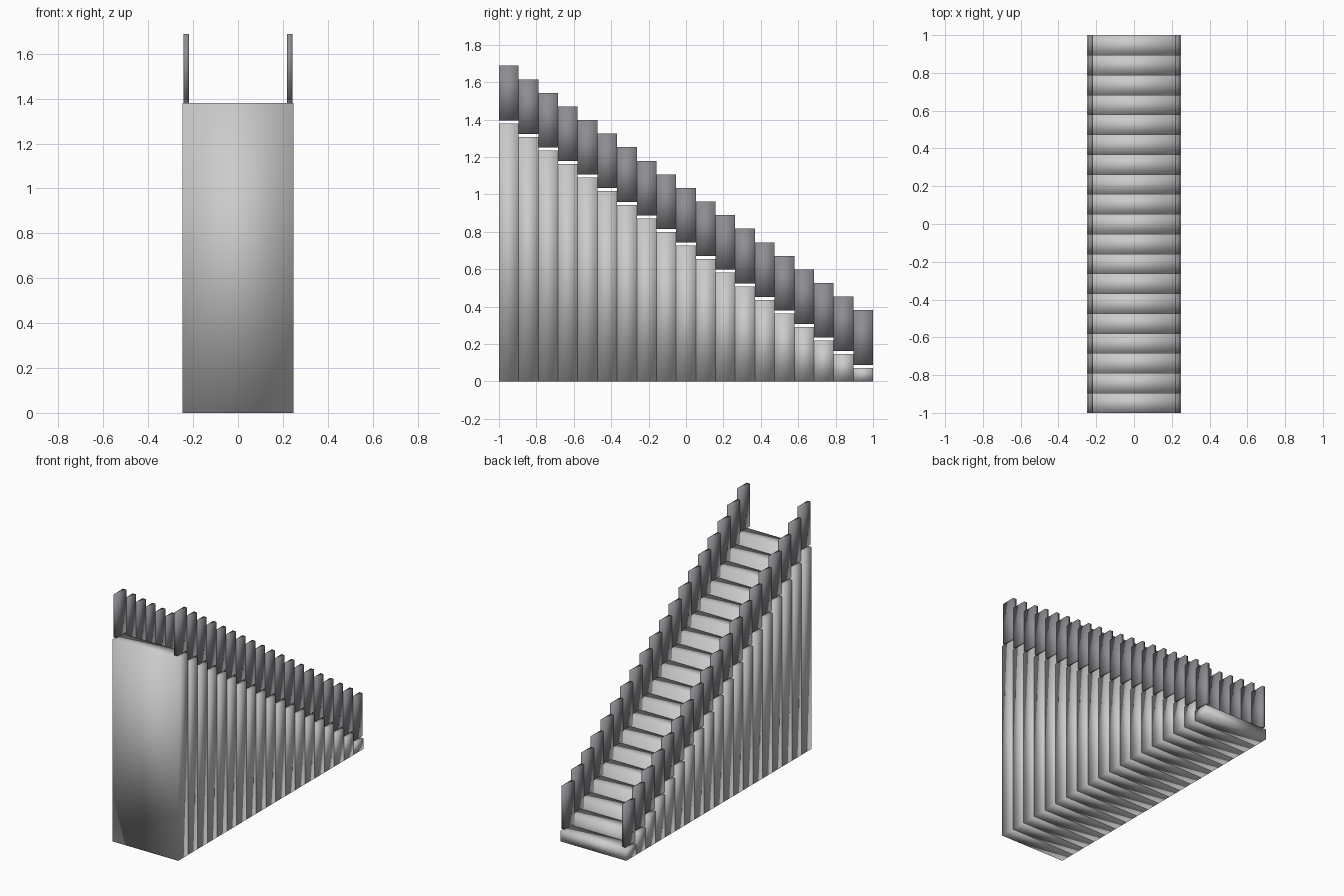
import bpy

if "Cube" in bpy.data.objects:
    bpy.data.objects.remove(bpy.data.objects["Cube"])

STEPS = 19
RUN = 2.0 / STEPS        # depth of one step
RISE = 1.38 / STEPS      # height of one step
HALF_W = 0.248           # half the stair width
RAIL_X = 0.230           # centre of the side panels
RAIL_T = 0.024           # panel thickness
RAIL_GAP, RAIL_H = 0.016, 0.292

dark = bpy.data.materials.new("dark_grey")
dark.diffuse_color = (0.27, 0.27, 0.29, 1)
dark.use_nodes = True
dark.node_tree.nodes["Principled BSDF"].inputs["Base Color"].default_value = dark.diffuse_color


def box(name, centre, size, mat=None):
    """Smooth-shaded box with its dimensions applied to the mesh."""
    bpy.ops.mesh.primitive_cube_add(size=1, location=centre)
    ob = bpy.context.object
    ob.name = name
    for v in ob.data.vertices:
        v.co = [c * s for c, s in zip(v.co, size)]
    ob.data.shade_smooth()
    if mat:
        ob.data.materials.append(mat)
    return ob


# Staircase descends from the front (-y) to the back (+y)
for i in range(STEPS):
    y = -1 + RUN * (i + 0.5)
    top = RISE * (STEPS - i)
    # Solid step block reaching the floor
    box(f"step_{i + 1}", (0, y, top / 2), (2 * HALF_W, RUN, top))
    # Railing panels floating just above both ends of the step
    for side, label in ((-1, "left"), (1, "right")):
        box(f"{label}_rail_panel_{i + 1}",
            (side * RAIL_X, y, top + RAIL_GAP + RAIL_H / 2),
            (RAIL_T, RUN, RAIL_H), dark)
